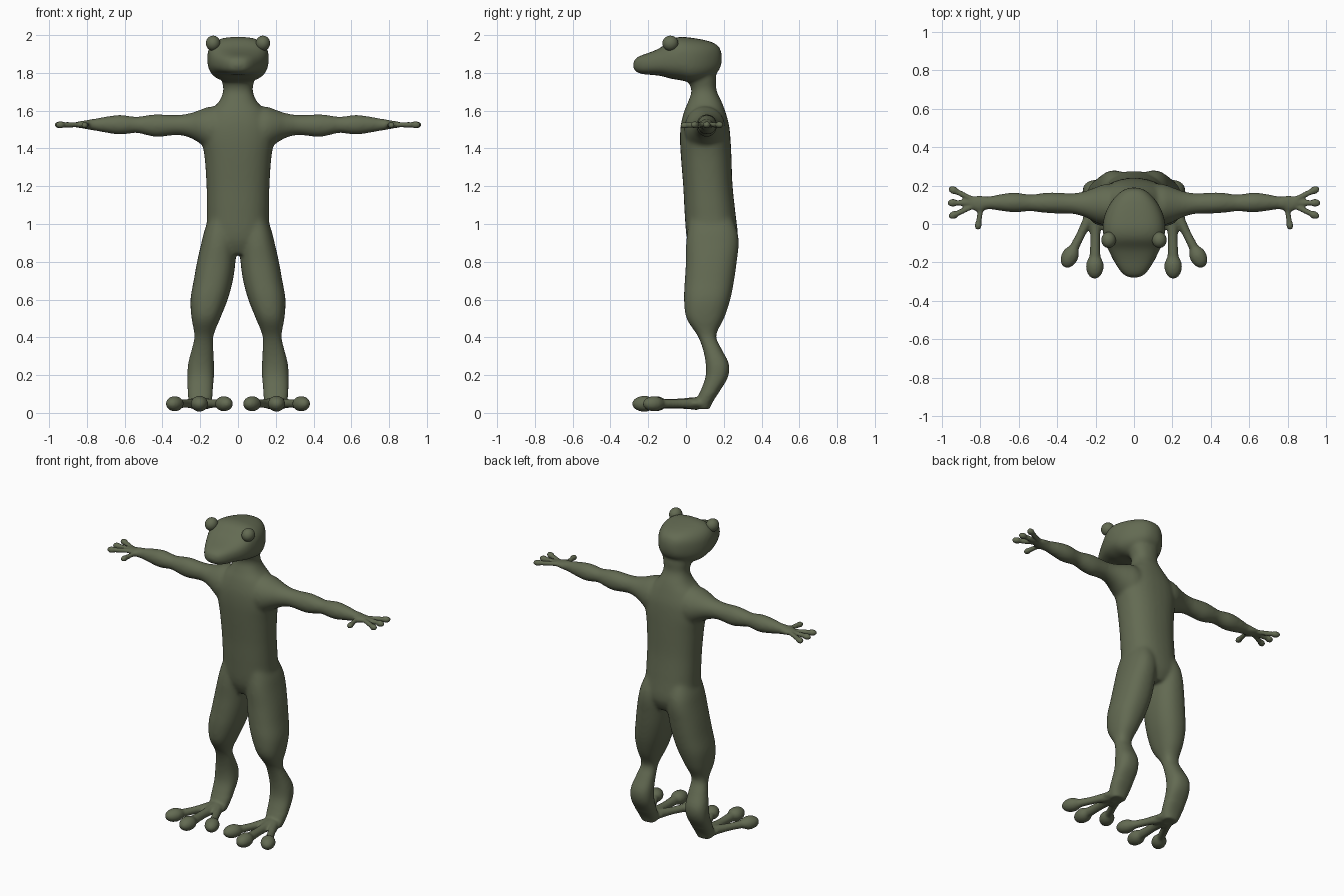
import bpy, bmesh, math
from mathutils import Vector

skin = bpy.data.materials.new("olive green skin")
skin.diffuse_color = (0.125, 0.145, 0.085, 1)

bm = bmesh.new()


def smooth_path(st, sub=4):
    """Catmull-Rom interpolation of the stations."""
    out = []
    for i in range(len(st) - 1):
        a, b, c, d = st[max(i - 1, 0)], st[i], st[i + 1], st[min(i + 2, len(st) - 1)]
        for k in range(sub):
            t = k / sub
            out.append([0.5 * (2 * q + (r - p) * t + (2 * p - 5 * q + 4 * r - s) * t * t
                               + (3 * q - p - 3 * r + s) * t ** 3)
                        for p, q, r, s in zip(a, b, c, d)])
    out.append(list(st[-1]))
    return out


def loft(stations, axis, n=2.0, side=1, seg=28):
    """Closed tube of superellipse rings; station = x, y, z, half width, half depth."""
    axis = Vector(axis).normalized()
    if abs(axis.z) > 0.9:
        u, v = Vector((1, 0, 0)), Vector((0, 1, 0))
    else:
        v = Vector((0, 0, 1))
        u = axis.cross(v).normalized()
    rings = []
    for x, y, z, a, b in smooth_path(stations):
        ring = []
        for i in range(seg):
            t = 2 * math.pi * i / seg
            c, s = math.cos(t), math.sin(t)
            p = (Vector((x, y, z)) + u * math.copysign(abs(c) ** (2 / n), c) * max(a, .003)
                 + v * math.copysign(abs(s) ** (2 / n), s) * max(b, .003))
            ring.append(bm.verts.new((p.x * side, p.y, p.z)))
        rings.append(ring)
    faces = [bm.faces.new(rings[0]), bm.faces.new(rings[-1])]
    for r, q in zip(rings, rings[1:]):
        for i in range(seg):
            j = (i + 1) % seg
            faces.append(bm.faces.new((r[i], r[j], q[j], q[i])))
    bmesh.ops.recalc_face_normals(bm, faces=faces)


def digit(a, b, r0, r1, tip, side):
    """Finger or toe: slim stem ending in a rounded pad."""
    a, b = Vector(a), Vector(b)
    d = b - a
    L = d.length
    st = []
    for t, r in ((0, r0), (.35, r1), (.65, r1 * 1.1)):
        st.append((*(a + d * t), r, r))
    for k in (-.75, -.3, .1, .5, .8, .95, 1):
        r = tip * math.sqrt(max(1 - k * k, .01))
        p = b + d / L * tip * (k * 1.4 - 1.4)
        st.append((*p, r, r * .92))
    loft(st, d, side=side, seg=16)


# torso and neck
loft([(0, .14, .84, .08, .10), (0, .14, .92, .16, .135), (0, .128, 1.05, .165, .135),
      (0, .116, 1.2, .167, .131), (0, .107, 1.35, .177, .134), (0, .102, 1.45, .192, .134),
      (0, .10, 1.53, .185, .127), (0, .099, 1.60, .145, .108), (0, .10, 1.65, .10, .088),
      (0, .095, 1.71, .078, .066), (0, .08, 1.78, .09, .08), (0, .07, 1.84, .08, .07)],
     (0, 0, 1), 2.3)

# head: wedge from snout to skull
loft([(0, -.280, 1.842, .02, .012), (0, -.268, 1.842, .05, .034), (0, -.235, 1.844, .08, .05),
      (0, -.18, 1.851, .112, .062), (0, -.13, 1.86, .137, .077), (0, -.08, 1.873, .155, .104),
      (0, -.03, 1.876, .163, .115), (0, .03, 1.868, .158, .118), (0, .09, 1.868, .135, .108),
      (0, .14, 1.872, .10, .09), (0, .175, 1.876, .06, .062), (0, .19, 1.878, .02, .02)],
     (0, 1, 0), 2.7)

for s in (1, -1):
    # arm
    loft([(.05, .10, 1.50, .10, .10), (.14, .10, 1.505, .11, .118), (.20, .10, 1.515, .092, .09),
          (.25, .103, 1.521, .07, .067), (.31, .106, 1.524, .055, .054), (.37, .108, 1.522, .054, .056),
          (.43, .11, 1.521, .055, .061), (.49, .11, 1.523, .05, .052), (.54, .11, 1.525, .044, .043),
          (.62, .112, 1.525, .052, .053), (.69, .112, 1.526, .045, .045), (.76, .11, 1.526, .034, .032),
          (.81, .105, 1.526, .042, .022), (.85, .11, 1.526, .03, .016)], (1, 0, 0), side=s)
    # fingers and thumb
    for end in ((.965, .188, 1.525), (.972, .11, 1.525), (.965, .035, 1.525)):
        digit((.80, .11, 1.526), end, .018, .014, .021, s)
    digit((.795, .10, 1.526), (.815, -.032, 1.522), .02, .014, .019, s)
    # leg
    loft([(.075, .12, 1.1, .05, .09), (.093, .138, .98, .08, .128), (.102, .14, .9, .092, .14),
          (.115, .134, .8, .102, .135), (.131, .124, .7, .104, .131), (.153, .112, .6, .099, .123),
          (.170, .102, .5, .076, .100), (.180, .110, .41, .051, .05), (.187, .138, .34, .058, .05),
          (.196, .166, .26, .069, .062), (.198, .163, .19, .071, .06), (.20, .13, .12, .068, .052),
          (.20, .098, .06, .06, .045), (.20, .09, .02, .045, .035)], (0, 0, 1), 2.3, s)
    # foot and toes
    loft([(.2, .11, .05, .05, .025), (.2, .06, .05, .065, .03), (.2, .01, .05, .06, .025),
          (.2, -.03, .05, .03, .015)], (0, -1, 0), side=s)
    digit((.2, .06, .05), (.205, -.285, .048), .035, .026, .046, s)
    digit((.225, .05, .05), (.362, -.225, .048), .03, .023, .044, s)
    digit((.175, .05, .05), (.048, -.215, .048), .03, .023, .044, s)

# fuse all parts into one skin
src = bpy.data.meshes.new("body_parts")
bm.to_mesh(src)
bm.free()
body = bpy.data.objects.new("body", src)
bpy.context.collection.objects.link(body)
rm = body.modifiers.new("fuse", 'REMESH')
rm.mode = 'VOXEL'
rm.voxel_size = 0.008
deps = bpy.context.evaluated_depsgraph_get()
fused = bpy.data.meshes.new_from_object(body.evaluated_get(deps))
body.modifiers.clear()
body.data = fused
fused.materials.clear()
fused.materials.append(skin)

# strong smoothing on the body, light on hands and feet
grp = body.vertex_groups.new(name="trunk")
grp.add([v.index for v in fused.vertices if abs(v.co.x) < .77 and v.co.z > .11], 1, 'REPLACE')
m = body.modifiers.new("blend", 'SMOOTH')
m.factor, m.iterations, m.vertex_group = .5, 22, "trunk"
m = body.modifiers.new("soften", 'SMOOTH')
m.factor, m.iterations = .5, 4
for p in fused.polygons:
    p.use_smooth = True

# eyes bulging from the top corners of the head
for s, name in ((1, "left_eye"), (-1, "right_eye")):
    bpy.ops.mesh.primitive_uv_sphere_add(segments=24, ring_count=16, radius=1,
                                         location=(s * .132, -.083, 1.957))
    eye = bpy.context.object
    eye.name = name
    eye.scale = (.038, .042, .04)
    eye.data.materials.append(skin)
    bpy.ops.object.shade_smooth()
